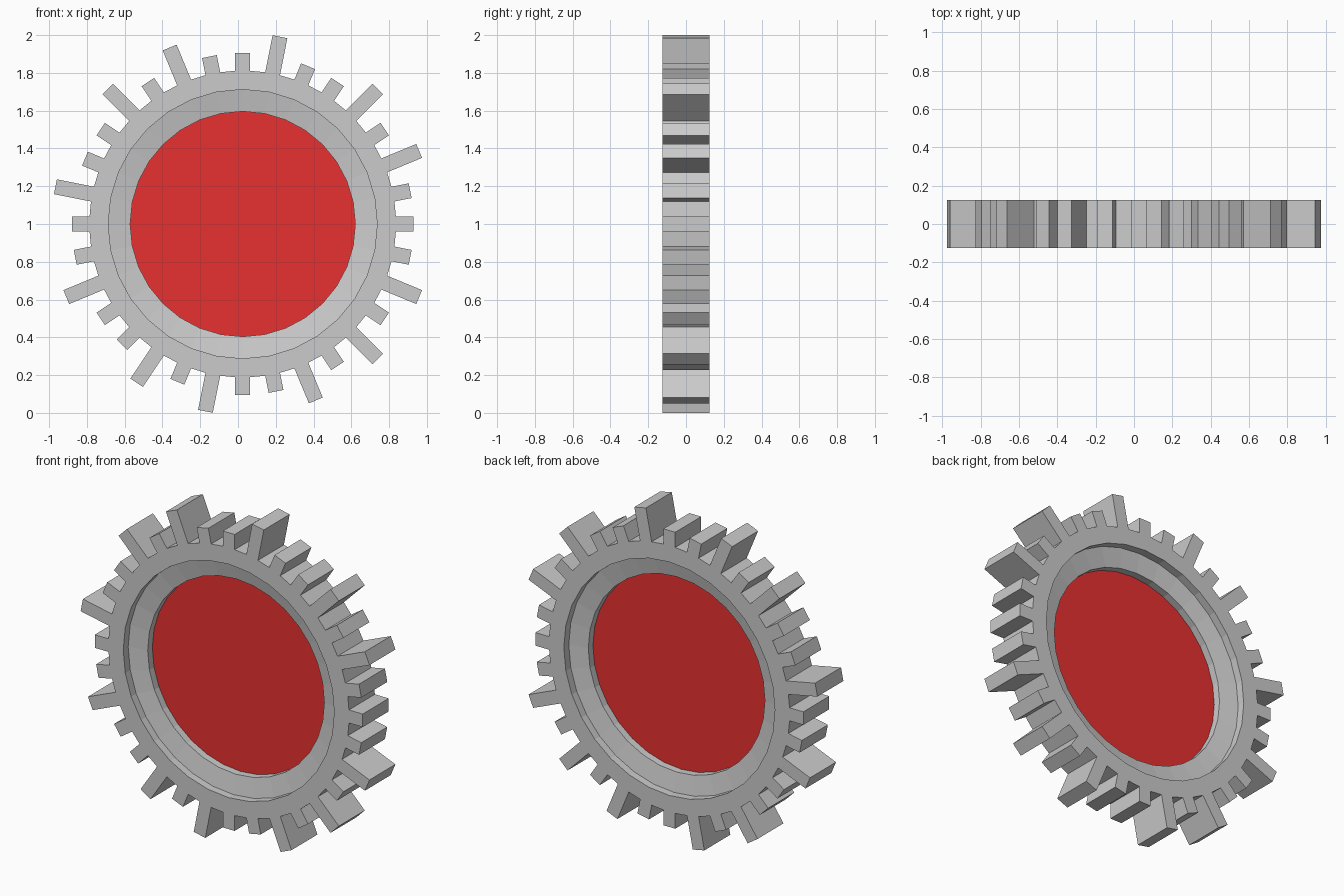
import bpy, bmesh
from math import sin, cos, pi
from mathutils import Vector

if "Cube" in bpy.data.objects:
    bpy.data.objects.remove(bpy.data.objects["Cube"])

CX, CZ = 0.025, 1.0
N = 64                      # outer facets, every second one carries a tooth
STEP = 2 * pi / N
LONG_TEETH = {1, 4, 6, 10, 12, 14, 17, 19, 22, 25, 28, 30}   # clockwise from top

bm = bmesh.new()


def ring(radius, y, outer=False):
    """One loop of 64 points; inner loops keep a 32-sided outline."""
    verts = []
    for k in range(N):
        a = (k + 0.5) * STEP if outer else k * STEP
        r = radius if outer or k % 2 == 0 else radius * cos(STEP)
        verts.append(bm.verts.new((CX + r * sin(a), y, CZ + r * cos(a))))
    return verts


def bridge(a, b):
    return [bm.faces.new((a[k - 1], a[k], b[k], b[k - 1])) for k in range(N)]


# Cross-section from the red front panel out over the rim to the red back panel
R_OUT = 0.811 / cos(STEP / 2)
half = [(0.596, 0.01), (0.596, 0.055), (0.712, 0.077), (0.712, 0.125), (R_OUT, 0.125)]
front = [ring(r, -y, r == R_OUT) for r, y in half]
back = [ring(r, y, r == R_OUT) for r, y in reversed(half)]
loops = front + back
rows = [bridge(a, b) for a, b in zip(loops, loops[1:])]
rim_faces = rows[len(half) - 1]

# Red centre panels
for loop in (loops[0], loops[-1]):
    bm.faces.new(loop).material_index = 1

# Teeth: extrude every second rim facet straight outwards
for k in range(0, N, 2):
    face = rim_faces[k]
    a = k * STEP
    height = 0.2 if k // 2 in LONG_TEETH else 0.093
    new = bmesh.ops.extrude_discrete_faces(bm, faces=[face])["faces"]
    bmesh.ops.translate(bm, verts=new[0].verts,
                        vec=Vector((sin(a), 0, cos(a))) * height)

bmesh.ops.recalc_face_normals(bm, faces=bm.faces)
mesh = bpy.data.meshes.new("toothed_wheel")
bm.to_mesh(mesh)
bm.free()

# Materials: plain grey body, red panels
grey = bpy.data.materials.new("grey")
red = bpy.data.materials.new("red")
red.diffuse_color = (0.8, 0.03, 0.03, 1)
red.use_nodes = True
red.node_tree.nodes["Principled BSDF"].inputs["Base Color"].default_value = red.diffuse_color
mesh.materials.append(grey)
mesh.materials.append(red)

wheel = bpy.data.objects.new("toothed_wheel", mesh)
bpy.context.collection.objects.link(wheel)
